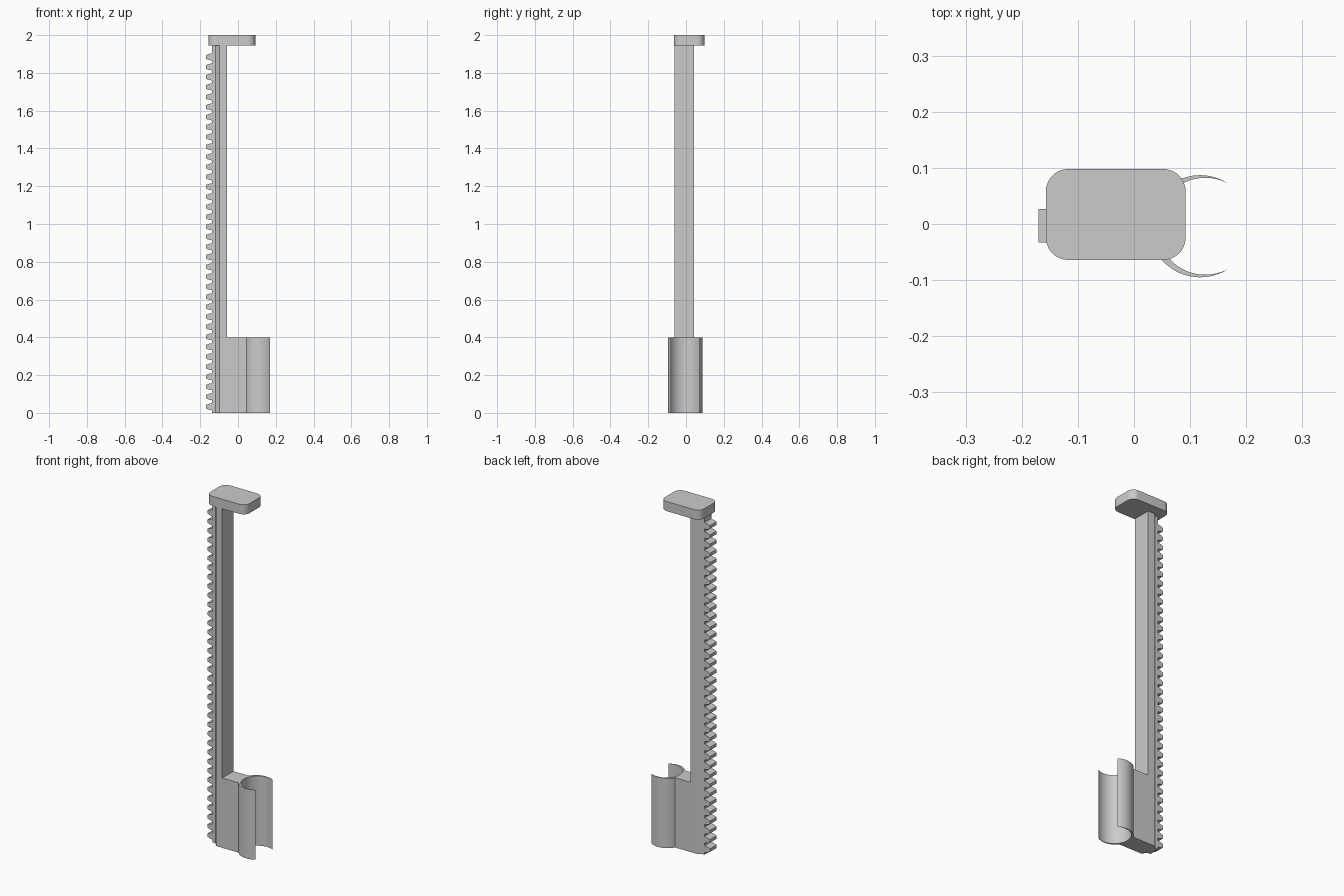
import bpy
import bmesh
import math
from mathutils import Vector

cube = bpy.data.objects.get("Cube")
if cube:
    bpy.data.objects.remove(cube, do_unlink=True)

grey = bpy.data.materials.new("plain grey")
grey.use_nodes = True
colour = (0.6, 0.6, 0.6, 1)
grey.diffuse_color = colour
grey.node_tree.nodes["Principled BSDF"].inputs["Base Color"].default_value = colour


def add_prism(bm, points, sweep):
    """Extrude a closed outline of 3D points along the sweep vector."""
    face = bm.faces.new([bm.verts.new(p) for p in points])
    result = bmesh.ops.extrude_face_region(bm, geom=[face], use_keep_orig=True)
    moved = [v for v in result["geom"] if isinstance(v, bmesh.types.BMVert)]
    bmesh.ops.translate(bm, verts=moved, vec=Vector(sweep))


def finish(bm, name):
    bmesh.ops.recalc_face_normals(bm, faces=bm.faces)
    mesh = bpy.data.meshes.new(name)
    bm.to_mesh(mesh)
    bm.free()
    mesh.materials.append(grey)
    obj = bpy.data.objects.new(name, mesh)
    bpy.context.collection.objects.link(obj)
    bpy.ops.object.select_all(action="DESELECT")
    obj.select_set(True)
    bpy.context.view_layer.objects.active = obj
    bpy.ops.object.shade_smooth_by_angle(angle=math.radians(30))
    return obj


def upright(name, outline, bottom, top):
    bm = bmesh.new()
    add_prism(bm, [(x, y, bottom) for x, y in outline], (0, 0, top - bottom))
    return finish(bm, name)


def arc(cx, cy, radius, start, end, steps):
    angles = [start + (end - start) * i / steps for i in range(steps + 1)]
    return [(cx + radius * math.cos(a), cy + radius * math.sin(a)) for a in angles]


FRONT, BACK = -0.06, 0.042            # rail faces
TOOTH_FRONT, TOOTH_BACK = -0.033, 0.027
ROOT, SHOULDER = -0.137, -0.097       # tooth root and start of the bevel

# Tall rail, bevelled towards the toothed side
upright("rail", [
    (-0.058, FRONT), (-0.058, BACK), (SHOULDER, BACK),
    (-0.12, TOOTH_BACK), (ROOT, TOOTH_BACK),
    (ROOT, TOOTH_FRONT), (-0.12, TOOTH_FRONT), (SHOULDER, FRONT),
], 0, 1.95)

# Row of gear teeth with slightly bulged flanks
bm = bmesh.new()
pitch, count = 0.0529, 36
half_profile = [(ROOT - 0.0, 0.019), (-0.15, 0.0165), (-0.162, 0.013), (-0.17, 0.009)]
for i in range(count):
    z = 0.033 + i * pitch
    outline = [(x, z + h) for x, h in half_profile]
    outline += [(x, z - h) for x, h in reversed(half_profile)]
    add_prism(bm, [(x, TOOTH_FRONT, h) for x, h in outline],
              (0, TOOTH_BACK - TOOTH_FRONT, 0))
finish(bm, "rack_teeth")

# Foot block that flows into an open clip with tapering arms
cx, cy, outer = 0.118, -0.004, 0.091
shift = 0.009
tip = math.radians(56.5)
tip_x, tip_y = outer * math.cos(tip), outer * math.sin(tip)
inner = math.hypot(tip_x - shift, tip_y)
inner_tip = math.atan2(tip_y, tip_x - shift)
front_join = math.pi + math.asin((cy - FRONT) / outer)
back_join = math.pi - math.asin((BACK - cy) / outer)
full = 2 * math.pi
outline = [(SHOULDER, BACK), (SHOULDER, FRONT)]
outline += arc(cx, cy, outer, front_join, full - tip, 20)
outline += arc(cx + shift, cy, inner, full - inner_tip, inner_tip, 48)[1:-1]
outline += arc(cx, cy, outer, tip, back_join, 20)
upright("foot_clip", outline, 0, 0.4)

# Rounded cap on top
left, right, near, far, radius = -0.157, 0.092, -0.064, 0.098, 0.04
corners = [(right - radius, far - radius), (left + radius, far - radius),
           (left + radius, near + radius), (right - radius, near + radius)]
outline = []
for i, (x, y) in enumerate(corners):
    outline += arc(x, y, radius, i * math.pi / 2, (i + 1) * math.pi / 2, 10)
upright("top_cap", outline, 1.945, 2.0)
